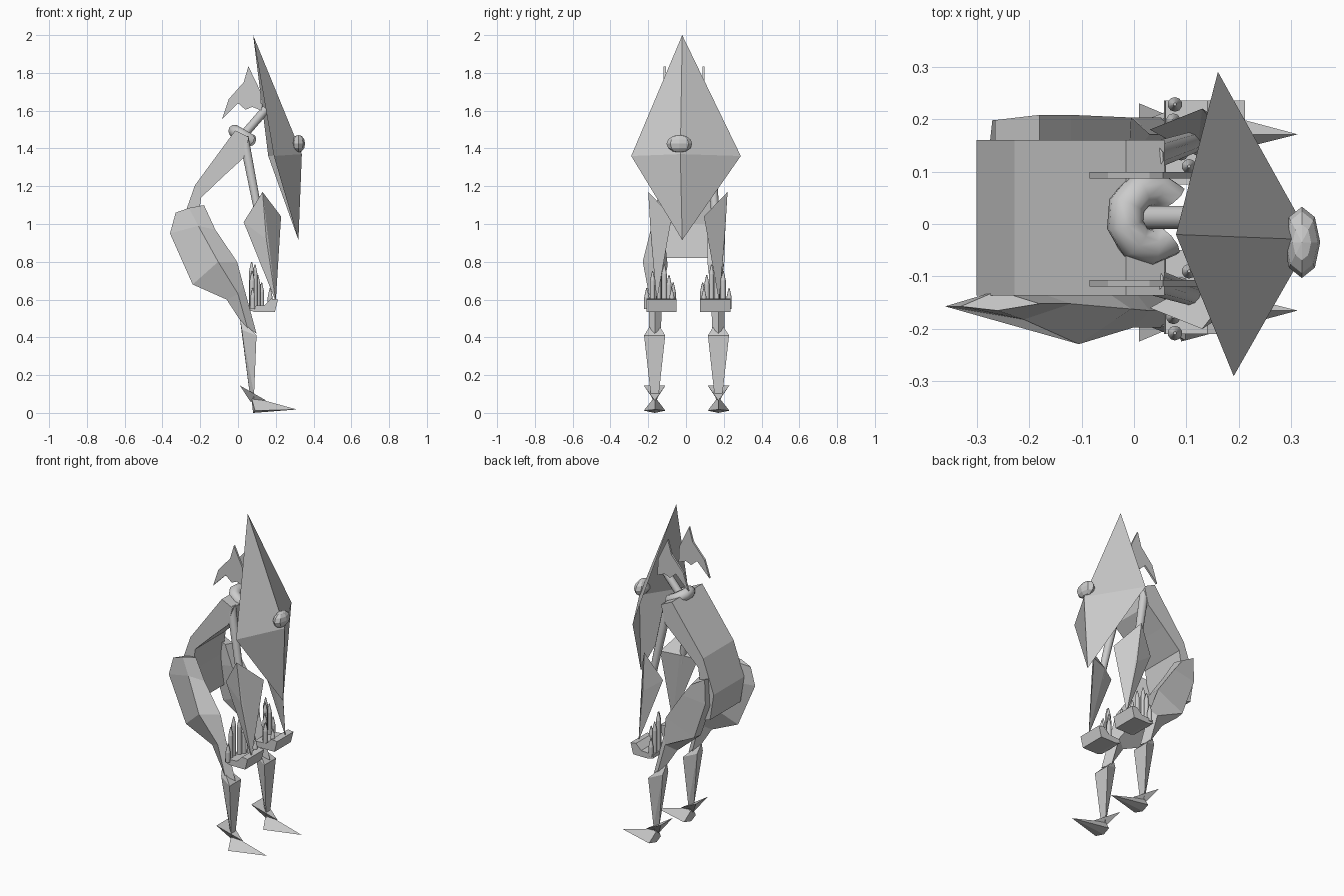
import bpy, bmesh, math
from mathutils import Vector, Matrix

if "Cube" in bpy.data.objects:
    bpy.data.objects.remove(bpy.data.objects["Cube"])


def finish(bm, name, smooth=False):
    bmesh.ops.recalc_face_normals(bm, faces=bm.faces[:])
    if smooth:
        for f in bm.faces:
            f.smooth = len(f.verts) <= 4
    me = bpy.data.meshes.new(name)
    bm.to_mesh(me)
    bm.free()
    ob = bpy.data.objects.new(name, me)
    bpy.context.collection.objects.link(ob)
    return ob


def hull(name, pts):
    bm = bmesh.new()
    for p in pts:
        bm.verts.new(p)
    bmesh.ops.convex_hull(bm, input=bm.verts[:])
    loose = [v for v in bm.verts if not v.link_faces]
    bmesh.ops.delete(bm, geom=loose, context='VERTS')
    return finish(bm, name)


def loft(name, rings):
    bm = bmesh.new()
    vs = [[bm.verts.new(p) for p in r] for r in rings]
    n = len(vs[0])
    for a, b in zip(vs, vs[1:]):
        for i in range(n):
            j = (i + 1) % n
            bm.faces.new((a[i], a[j], b[j], b[i]))
    bm.faces.new(vs[0])
    bm.faces.new(vs[-1])
    return finish(bm, name)


def extrude_y(name, profile, y0, y1):
    return loft(name, [[(x, y, z) for x, z in profile] for y in (y0, y1)])


def rod(bm, a, b, r1, r2, n=10):
    a, b = Vector(a), Vector(b)
    d = b - a
    m = Matrix.Translation((a + b) / 2) @ d.to_track_quat('Z', 'Y').to_matrix().to_4x4()
    bmesh.ops.create_cone(bm, cap_ends=True, segments=n, radius1=r1, radius2=r2,
                          depth=d.length, matrix=m)


# Mask: four folded facets with an eye boss
bm = bmesh.new()
top, bot, lf, rt, mid = [bm.verts.new(p) for p in (
    (.08, -.02, 2), (.32, -.02, .915), (.19, -.29, 1.36), (.16, .29, 1.36), (.338, -.03, 1.37))]
for f in ((top, lf, mid), (top, mid, rt), (bot, mid, lf), (bot, rt, mid)):
    bm.faces.new(f)
finish(bm, "mask")
bm = bmesh.new()
bmesh.ops.create_uvsphere(bm, u_segments=8, v_segments=6, radius=1,
                          matrix=Matrix.Translation((.32, -.035, 1.425)) @ Matrix.Diagonal((.035, .068, .047, 1)))
finish(bm, "eye")

# Crest plates behind the mask
crest = [(.055, 1.835), (.12, 1.7), (.125, 1.6), (.075, 1.62), (.04, 1.605),
         (0, 1.64), (-.085, 1.555), (-.05, 1.66), (.03, 1.75)]
for i, y in enumerate((-.113, .093)):
    extrude_y("crest_plate_%d" % i, crest, y - .006, y + .006)

# Tilted open collar with the gap towards the mask, and neck
tilt = Matrix.Rotation(math.radians(30), 3, 'Y')
rings = []
for k in range(8):
    t = math.radians(40 + 270 * k / 7)
    ring = []
    for j in range(10):
        p = math.tau * j / 10
        r = .056 + .036 * math.cos(p)
        v = Vector((r * math.cos(t), r * math.sin(t), .034 * math.sin(p)))
        ring.append(Vector((.03, .012, 1.465)) + tilt @ v)
    rings.append(ring)
collar = loft("collar", rings)
for f in collar.data.polygons:
    f.use_smooth = len(f.vertices) == 4
bm = bmesh.new()
rod(bm, (.02, .012, 1.46), (.15, .012, 1.61), .023, .023)
finish(bm, "neck", True)

# Hunched torso slab
extrude_y("torso", [(-.015, 1.495), (.058, 1.46), (.03, 1.35), (-.08, 1.25), (-.195, 1.14),
                    (-.215, 1.0), (-.19, .82), (-.275, .84), (-.3, 1.0), (-.228, 1.205)], -.136, .16)

# Upper thigh sections (back, outer, front, inner); the left leg swings forward
upper = {
    "right": (((-.33, .16, 1.06), (-.26, .168, 1.085), (-.18, .155, 1.1), (-.26, .13, 1.08)),
              ((-.36, .16, .95), (-.21, .185, .99), (-.12, .155, .97), (-.22, .12, .96)),
              ((-.24, .165, .68), (-.105, .232, .8), (-.005, .165, .8), (-.1, .1, .78))),
    "left": (((-.265, .15, 1.09), (-.265, .195, 1.1), (-.18, .205, 1.05), (-.18, .13, 1.07)),
             ((-.275, .15, .92), (-.27, .195, .95), (-.12, .205, .97), (-.12, .11, .96)),
             ((-.2, .14, .72), (-.19, .19, .72), (-.005, .2, .8), (-.01, .11, .8))),
}

for s, side in ((-1, "right"), (1, "left")):
    def P(x, y, z, off=.003):
        return (x, s * y + off, z)

    # Thigh narrowing to the knee
    loft(side + "_thigh", [[P(*p) for p in r] for r in upper[side] + (
        ((-.06, .168, .6), (.0, .2, .63), (.03, .168, .67), (0, .13, .63)),
        ((.005, .168, .5), (.05, .2, .45), (.098, .168, .42), (.05, .135, .45)))])
    # Shin
    hull(side + "_shin", [P(.098, .225, .41), P(.098, .113, .41), P(.02, .195, .44), P(.02, .14, .44),
                          P(.01, .168, .5), P(.085, .19, .1), P(.085, .147, .1), P(.062, .168, .1),
                          P(.08, .168, .03)])
    # Foot: toe wedge and heel spur
    hull(side + "_toe", [P(.09, .227, .012), P(.09, .112, .012), P(.312, .168, .018),
                         P(.07, .168, .085), P(.16, .168, .055), P(.08, .168, 0)])
    hull(side + "_heel", [P(.01, .227, .145), P(.01, .112, .145), P(.15, .168, .065),
                          P(.065, .168, .06)])

    # Upper arm and kite-shaped forearm
    o = .01
    bm = bmesh.new()
    rod(bm, P(.03, .118, 1.46, o), P(.125, .15, .97, o), .027, .02)
    finish(bm, side + "_upper_arm", True)
    hull(side + "_forearm", [P(.13, .21, 1.17, o), P(.03, .17, 1.01, o), P(.228, .085, 1.04, o),
                             P(.2, .165, .59, o), P(.15, .195, .92, o), P(.12, .12, 1.03, o)])

    # Hand: angled palm trough with pointed upright fingers
    extrude_y(side + "_palm", [(.057, .545), (.09, .533), (.195, .533), (.212, .6), (.175, .605),
                               (.14, .57), (.06, .565)], s * .2225 + .0125, s * .0625 + .0125)
    bm = bmesh.new()
    for x, y, h in ((.078, .218, .66), (.075, .187, .75), (.072, .155, .8), (.09, .125, .785),
                    (.105, .1, .73), (.125, .078, .69), (.17, .085, .66)):
        rod(bm, P(x, y, .55, o), P(x, y, h - .05, o), .014, .014)
        rod(bm, P(x, y, h - .05, o), P(x, y, h, o), .014, .003)
    finish(bm, side + "_fingers", True)
